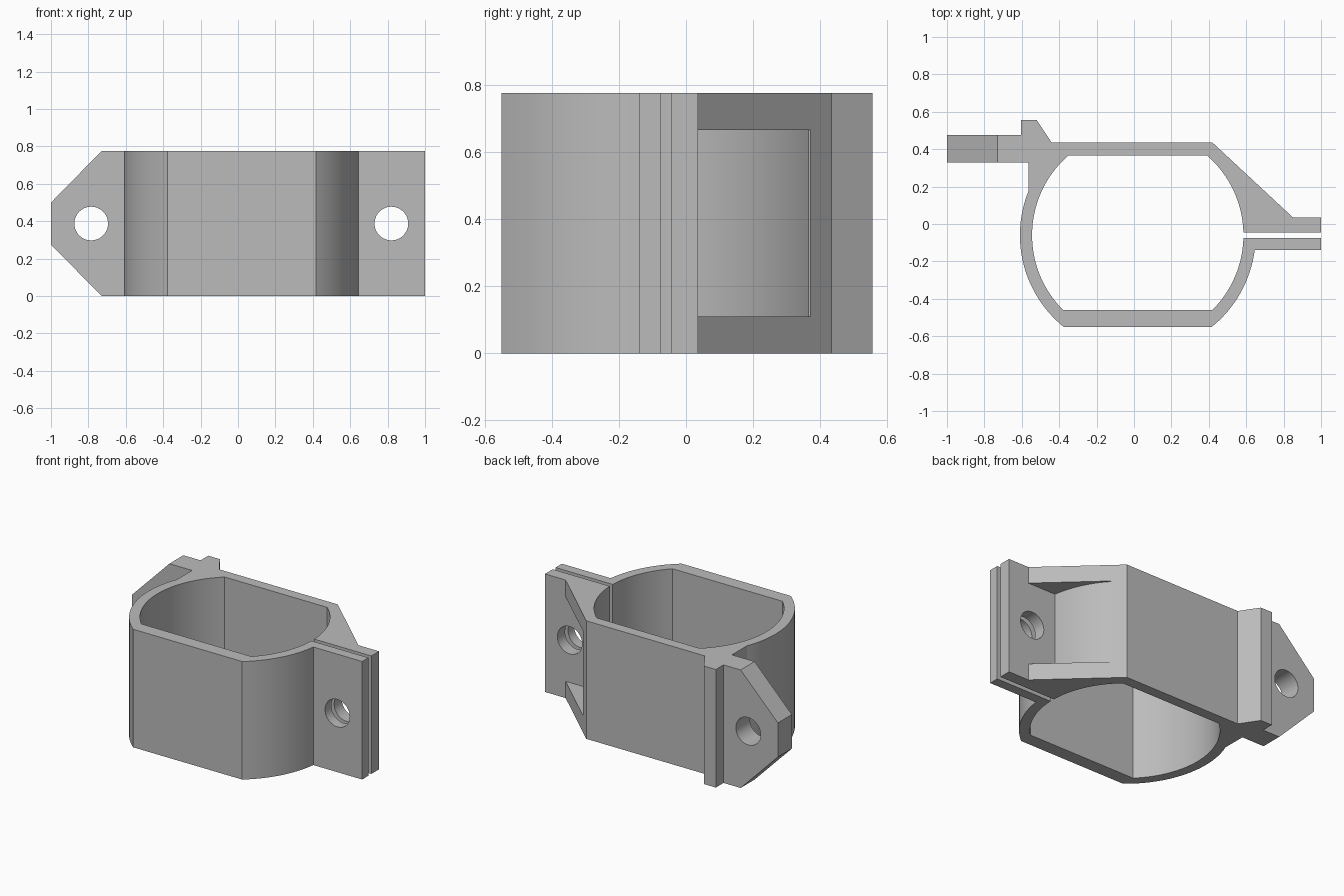
import bpy
import bmesh
from math import asin, pi, sin, cos, radians
from mathutils import Matrix, Vector

if "Cube" in bpy.data.objects:
    bpy.data.objects.remove(bpy.data.objects["Cube"], do_unlink=True)

HEIGHT = 0.775
MID = HEIGHT / 2
CX, CY = 0.02, -0.06          # centre of the ring
R_IN, R_OUT = 0.565, 0.63

grey = bpy.data.materials.new("plain grey")
grey.use_nodes = True
grey.diffuse_color = (0.5, 0.5, 0.5, 1)
grey.node_tree.nodes["Principled BSDF"].inputs["Base Color"].default_value = (0.5, 0.5, 0.5, 1)


def arc(radius, y0, y1, side, steps=24):
    """Ring points between two heights y, on the right (1) or left (-1) side."""
    a0, a1 = asin((y0 - CY) / radius), asin((y1 - CY) / radius)
    angles = [a0 + (a1 - a0) * i / steps for i in range(steps + 1)]
    return [(CX + side * radius * cos(a), CY + radius * sin(a)) for a in angles]


def prism(name, points, start, end, axis="z"):
    """Extrude a flat outline along z, or an x-z outline along y."""
    def place(p, d):
        return (p[0], p[1], d) if axis == "z" else (p[0], d, p[1])
    bm = bmesh.new()
    face = bm.faces.new([bm.verts.new(place(p, start)) for p in points])
    result = bmesh.ops.extrude_face_region(bm, geom=[face])
    verts = [v for v in result["geom"] if isinstance(v, bmesh.types.BMVert)]
    shift = Vector(place((0, 0), end - start))
    bmesh.ops.translate(bm, verts=verts, vec=shift)
    bmesh.ops.recalc_face_normals(bm, faces=bm.faces)
    mesh = bpy.data.meshes.new(name)
    bm.to_mesh(mesh)
    bm.free()
    mesh.materials.append(grey)
    obj = bpy.data.objects.new(name, mesh)
    bpy.context.collection.objects.link(obj)
    return obj


def cut(target, cutter):
    """Subtract the cutter and discard it."""
    cutter.hide_render = True
    bpy.ops.object.select_all(action="DESELECT")
    bpy.context.view_layer.objects.active = target
    target.select_set(True)
    mod = target.modifiers.new("cut", "BOOLEAN")
    mod.operation = "DIFFERENCE"
    mod.solver = "EXACT"
    mod.object = cutter
    bpy.ops.object.modifier_apply(modifier=mod.name)
    bpy.data.objects.remove(cutter, do_unlink=True)


# Split ring with clamp flanges, gusset, rib and ear as one profile
outline = arc(R_OUT, -0.55, -0.14, 1)
outline += [(1, -0.14), (1, -0.075)]
outline += arc(R_IN, -0.075, -0.46, 1)
outline += arc(R_IN, -0.46, 0.365, -1, 40)
outline += arc(R_IN, 0.365, -0.045, 1)
outline += [(1, -0.045), (1, 0.035), (0.85, 0.035), (0.42, 0.435),
            (-0.44, 0.435), (-0.52, 0.555), (-0.605, 0.555),
            (-0.605, 0.475), (-1, 0.475), (-1, 0.33), (-0.565, 0.33)]
outline += arc(R_OUT, 0.174, -0.55, -1, 40)
clamp = prism("clamp_body", outline, 0, HEIGHT)

# Pocket in the gusset, leaving a web at top and bottom
pocket = arc(R_OUT, 0.035, 0.365, 1)
pocket += [(0.55, 0.46), (0.95, 0.12), (0.85, 0.035)]
cut(clamp, prism("pocket_cutter", pocket, 0.11, HEIGHT - 0.11))

# Sloped corners of the mounting ear
for s in (1, -1):
    corner = [(-0.68, MID + s * 0.438), (-1.05, MID + s * 0.061), (-1.05, MID + s * 0.438)]
    cut(clamp, prism("corner_cutter", corner, 0.2, 0.6, "y"))

# Screw holes through the ear and the flanges
for x, y0, y1 in ((-0.785, 0.2, 0.6), (0.82, -0.3, 0.3)):
    circle = [(x + 0.09 * cos(2 * pi * i / 48), MID + 0.09 * sin(2 * pi * i / 48))
              for i in range(48)]
    cut(clamp, prism("hole_cutter", circle, y0, y1, "y"))

bpy.ops.object.shade_smooth_by_angle(angle=radians(20))
